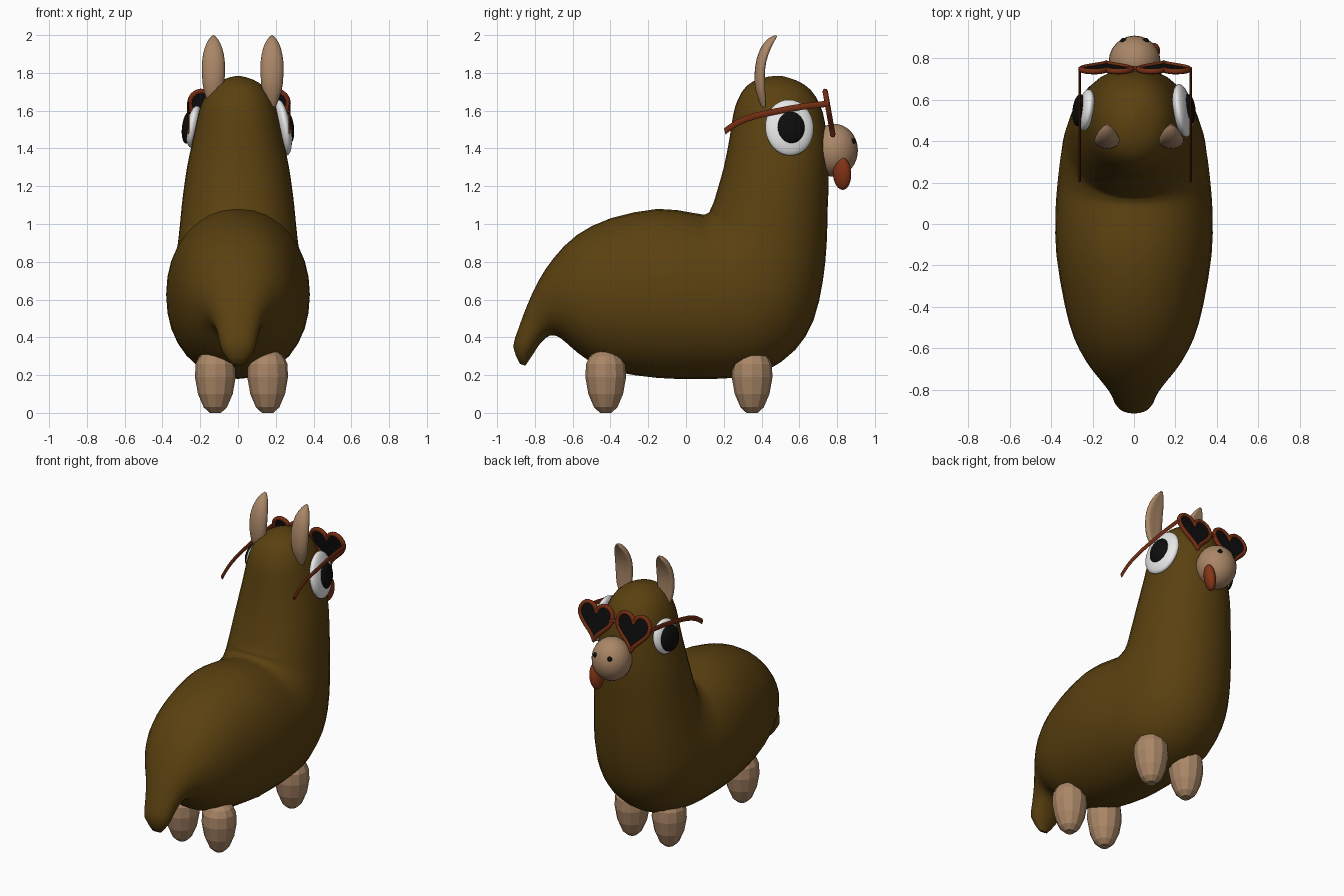
import bpy, bmesh, math
from mathutils import Vector, Euler

if "Cube" in bpy.data.objects:
    bpy.data.objects.remove(bpy.data.objects["Cube"])


def material(name, rgb):
    m = bpy.data.materials.new(name)
    m.diffuse_color = (*rgb, 1)
    m.use_nodes = True
    m.node_tree.nodes["Principled BSDF"].inputs["Base Color"].default_value = m.diffuse_color
    return m


BROWN = material("brown_wool", (0.102, 0.052, 0.005))
TAN = material("tan_skin", (0.40, 0.24, 0.135))
WHITE = material("eye_white", (0.85, 0.85, 0.85))
BLACK = material("black", (0.004, 0.004, 0.004))
RED = material("tongue_red", (0.23, 0.035, 0.008))
FRAME = material("frame_red", (0.17, 0.026, 0.006))


def finish(bm, name, mat, smooth=True, angle=50):
    bmesh.ops.recalc_face_normals(bm, faces=bm.faces)
    me = bpy.data.meshes.new(name)
    bm.to_mesh(me)
    bm.free()
    me.materials.append(mat)
    ob = bpy.data.objects.new(name, me)
    bpy.context.collection.objects.link(ob)
    if smooth:
        bpy.ops.object.select_all(action='DESELECT')
        bpy.context.view_layer.objects.active = ob
        ob.select_set(True)
        bpy.ops.object.shade_smooth_by_angle(angle=math.radians(angle))
    return ob


def spline(rows, steps):
    """Catmull-Rom interpolation between the given sections."""
    out = []
    n = len(rows)
    for i in range(n - 1):
        p = [rows[max(0, min(n - 1, i + k))] for k in (-1, 0, 1, 2)]
        for s in range(steps):
            t = s / steps
            out.append([0.5 * (2 * b + (c - a) * t + (2 * a - 5 * b + 4 * c - d) * t * t
                        + (3 * b - a - 3 * c + d) * t ** 3) for a, b, c, d in zip(*p)])
    return out + [list(rows[-1])]


def loft(name, rows, mat, cx=0, segs=24, steps=2, power=2.0, groove=0):
    """Skin oval sections: back/top point (y, z), front/bottom point (y, z), half width."""
    bm = bmesh.new()
    rings = []
    for ya, za, yb, zb, w in spline(rows, steps):
        a, b = Vector((cx, ya, za)), Vector((cx, yb, zb))
        mid, half = (a + b) / 2, (b - a) / 2
        ring = []
        for k in range(segs):
            t = 2 * math.pi * k / segs
            c, s = math.cos(t), math.sin(t)
            u = math.copysign(abs(c) ** (2 / power), c)
            v = math.copysign(abs(s) ** (2 / power), s)
            if u > 0:
                u -= groove * u * u
            ring.append(bm.verts.new(mid + half * u + Vector((w * v, 0, 0))))
        rings.append(ring)
    for r, q in zip(rings, rings[1:]):
        for k in range(segs):
            j = (k + 1) % segs
            bm.faces.new((r[k], r[j], q[j], q[k]))
    bm.faces.new(rings[0])
    bm.faces.new(rings[-1])
    return finish(bm, name, mat)


def ellipsoid(name, loc, radii, mat, rot=(0, 0, 0), segs=24):
    bm = bmesh.new()
    bmesh.ops.create_uvsphere(bm, u_segments=segs, v_segments=segs * 2 // 3, radius=1)
    e = Euler([math.radians(a) for a in rot]).to_matrix()
    for v in bm.verts:
        v.co = e @ Vector([c * r for c, r in zip(v.co, radii)]) + Vector(loc)
    return finish(bm, name, mat)


# Tail, body, chest, neck and head in one skin
loft("body", [
    (-.88, .26, -.85, .25, .03), (-.915, .35, -.81, .31, .085),
    (-.885, .45, -.77, .37, .105), (-.845, .56, -.72, .41, .13),
    (-.78, .70, -.67, .40, .18), (-.70, .82, -.61, .35, .235),
    (-.58, .94, -.52, .28, .29), (-.40, 1.03, -.38, .22, .335),
    (-.15, 1.08, -.15, .185, .375), (.03, 1.06, .05, .18, .38),
    (.09, 1.05, .25, .185, .372), (.11, 1.055, .42, .22, .362),
    (.12, 1.06, .58, .335, .35), (.125, 1.065, .675, .49, .335),
    (.128, 1.07, .725, .70, .32), (.13, 1.08, .745, .90, .308),
    (.145, 1.11, .75, 1.08, .298), (.172, 1.2, .755, 1.2, .285),
    (.20, 1.3, .755, 1.3, .27), (.23, 1.45, .75, 1.42, .242),
    (.25, 1.58, .735, 1.54, .215), (.275, 1.66, .71, 1.63, .19),
    (.32, 1.73, .66, 1.71, .145), (.39, 1.77, .59, 1.758, .08),
    (.47, 1.784, .51, 1.783, .012)], BROWN, segs=32, power=2.1)

# Ears with a hollow facing forward
for side, cx in (("left", -.13), ("right", .18)):
    loft(side + "_ear", [
        (.40, 1.62, .43, 1.62, .02), (.37, 1.70, .44, 1.70, .05),
        (.362, 1.78, .44, 1.78, .06), (.373, 1.87, .445, 1.85, .06),
        (.40, 1.94, .465, 1.915, .048), (.44, 1.985, .48, 1.96, .027),
        (.475, 2.0, .485, 1.99, .006)], TAN, cx=cx, segs=20, groove=.6)

# Faceted stubby legs
LEG = [(0, .03), (.03, .062), (.10, .092), (.19, .108), (.26, .104), (.30, .085), (.325, .05)]
for end, cy in (("back", -.425), ("front", .35)):
    for side, cx in (("left", -.12), ("right", .157)):
        bm = bmesh.new()
        rings = [[bm.verts.new((cx + r * math.cos(k * math.pi / 6),
                                cy + r * math.sin(k * math.pi / 6), z))
                  for k in range(12)] for z, r in LEG]
        for r, q in zip(rings, rings[1:]):
            for k in range(12):
                bm.faces.new((r[k], r[k - 1], q[k - 1], q[k]))
        bm.faces.new(rings[0])
        bm.faces.new(rings[-1])
        finish(bm, f"{end}_{side}_leg", TAN, smooth=False)

# Eyes, the right one larger
ellipsoid("right_eye", (.235, .548, 1.51), (.042, .13, .15), WHITE, (0, -9, 9))
ellipsoid("right_pupil", (.266, .555, 1.51), (.03, .073, .085), BLACK, (0, -6, 6))
ellipsoid("left_eye", (-.232, .55, 1.515), (.038, .102, .112), WHITE, (0, 9, -9))
ellipsoid("left_pupil", (-.266, .55, 1.51), (.03, .078, .085), BLACK, (0, 6, -6))

# Snout, nostrils and tongue hanging to one side
ellipsoid("snout", (.003, .785, 1.39), (.125, .125, .14), TAN)
for side, x in (("left", -.05), ("right", .056)):
    ellipsoid(side + "_nostril", (x, .885, 1.438), (.016, .014, .016), BLACK, segs=12)
ellipsoid("tongue", (.088, .826, 1.268), (.034, .05, .088), RED, (0, 8, -20))


# Heart glasses, leaning back at the top
UP = Vector((0, -.174, .985))


def heart(cx, n=40):
    pts = []
    for k in range(n):
        t = 2 * math.pi * k / n
        hx = 16 * math.sin(t) ** 3
        hz = 13 * math.cos(t) - 5 * math.cos(2 * t) - 2 * math.cos(3 * t) - math.cos(4 * t)
        pts.append(Vector((cx + hx * .0076, .757, 1.588)) + UP * (hz + 2.5) * .0081)
    return pts


def tube(name, pts, radius, closed):
    bm = bmesh.new()
    n = len(pts)
    fwd = Vector((0, .985, .174))
    rings = []
    for i, p in enumerate(pts):
        a = pts[i - 1] if closed or i else p
        b = pts[(i + 1) % n] if closed or i < n - 1 else p
        out = (b - a).normalized().cross(fwd)
        rings.append([bm.verts.new(p + radius * (out * math.cos(t) + fwd * math.sin(t)))
                      for t in [k * math.pi / 4 for k in range(8)]])
    for i in range(n if closed else n - 1):
        r, q = rings[i], rings[(i + 1) % n]
        for k in range(8):
            bm.faces.new((r[k], r[k - 1], q[k - 1], q[k]))
    if not closed:
        bm.faces.new(rings[0])
        bm.faces.new(rings[-1])
    return finish(bm, name, FRAME)


for side, s in (("left", -1), ("right", 1)):
    pts = heart(.005 + s * .139)
    tube(side + "_heart_frame", pts, .014, True)
    bm = bmesh.new()
    face = bm.faces.new([bm.verts.new(p - Vector((0, .004, 0))) for p in pts])
    ext = bmesh.ops.extrude_face_region(bm, geom=[face])["geom"]
    bmesh.ops.translate(bm, vec=(0, .008, 0),
                        verts=[v for v in ext if isinstance(v, bmesh.types.BMVert)])
    finish(bm, side + "_lens", BLACK, smooth=False)
    # Arm curving down towards the back
    path = [(.755, 1.637), (.62, 1.622), (.48, 1.597), (.36, 1.57), (.27, 1.535), (.205, 1.49)]
    loft(side + "_arm", [(y - .004, z + .016, y + .004, z - .016, .006) for y, z in path],
         FRAME, cx=.005 + s * .268, segs=8)
tube("bridge", [Vector((x, .752, 1.62 + z)) for x, z in
                ((-.03, 0), (-.01, .008), (.02, .008), (.04, 0))], .011, False)
